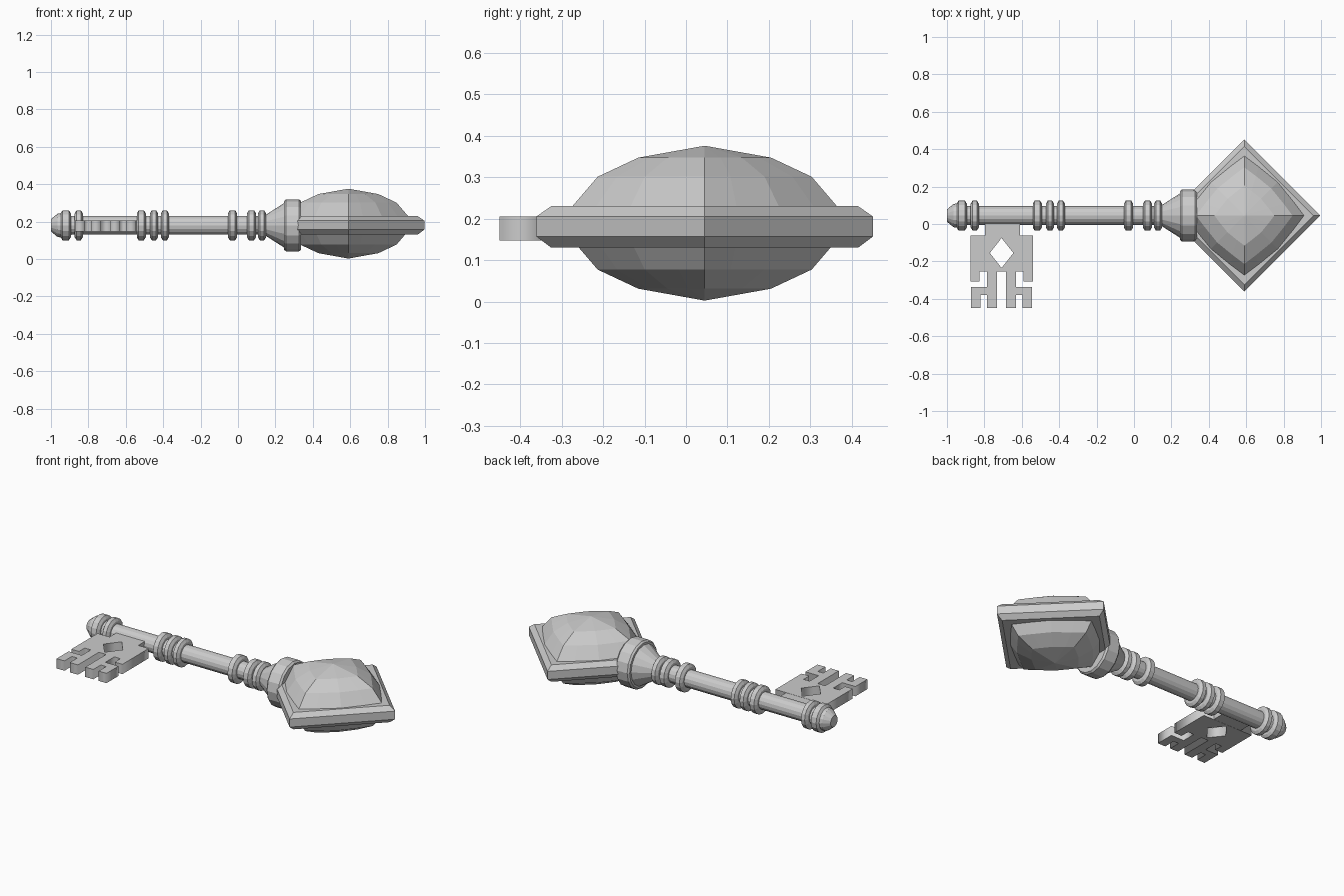
import bpy, bmesh
from math import sin, cos, pi
from mathutils import Vector

if "Cube" in bpy.data.objects:
    bpy.data.objects.remove(bpy.data.objects["Cube"])

AX_Y, AX_Z = 0.045, 0.18      # shaft axis
HEAD = Vector((0.59, AX_Y, 0.0))


def finish(name, bm):
    bmesh.ops.recalc_face_normals(bm, faces=bm.faces)
    me = bpy.data.meshes.new(name)
    bm.to_mesh(me)
    bm.free()
    ob = bpy.data.objects.new(name, me)
    bpy.context.collection.objects.link(ob)
    return ob


def skin(name, loops, caps=True, closed=False):
    """Bridge successive vertex loops into a faceted surface."""
    bm = bmesh.new()
    rings = [[bm.verts.new(p) for p in lp] for lp in loops]
    pairs = list(zip(rings, rings[1:]))
    if closed:
        pairs.append((rings[-1], rings[0]))
    for a, b in pairs:
        n = len(a)
        for i in range(n):
            j = (i + 1) % n
            bm.faces.new((a[i], a[j], b[j], b[i]))
    if caps and not closed:
        bm.faces.new(rings[0])
        bm.faces.new(rings[-1])
    return finish(name, bm)


def lathe(name, profile, sides=16):
    def ring(x, r):
        return [(x, AX_Y + r * cos(2 * pi * i / sides), AX_Z + r * sin(2 * pi * i / sides))
                for i in range(sides)]
    return skin(name, [ring(x, r) for x, r in profile])


# Shaft with rounded tip
lathe("shaft", [(-1.0, 0.033), (-0.965, 0.062), (-0.94, 0.066), (-0.89, 0.05), (0.2, 0.05)])

# Decorative rings with chamfered edges
for n, (a, b) in enumerate([(-0.948, -0.894), (-0.873, -0.83), (-0.541, -0.493), (-0.471, -0.428),
                            (-0.412, -0.37), (-0.054, -0.005), (0.048, 0.096), (0.107, 0.15)]):
    lathe(f"ring_{n + 1}", [(a, 0.064), (a + 0.01, 0.08), (b - 0.01, 0.08), (b, 0.064)])

# Flared collar joining the shaft to the head
lathe("collar", [(0.148, 0.056), (0.245, 0.118), (0.246, 0.13), (0.256, 0.139),
                 (0.327, 0.139), (0.337, 0.13)])


# Diamond frame with bevelled edges
def diamond(r, z):
    return [(HEAD.x + r * cos(k * pi / 2), HEAD.y + r * sin(k * pi / 2), z) for k in range(4)]


skin("head_frame", [diamond(r, z) for r, z in
                    [(0.30, 0.13), (0.37, 0.13), (0.406, 0.157),
                     (0.406, 0.205), (0.37, 0.23), (0.30, 0.23)]], closed=True)

# Faceted pillow gem: rounded diamond outline shrinking to a peak on both sides
OUTLINE = [(1.0, 0.0), (0.82, 0.24), (0.56, 0.56), (0.24, 0.82)]


def gem_ring(r, z):
    pts = []
    for k in range(4):
        c, s = round(cos(k * pi / 2)), round(sin(k * pi / 2))
        pts += [(HEAD.x + r * (c * u - s * v), HEAD.y + r * (s * u + c * v), z) for u, v in OUTLINE]
    return pts


half = [(0.004, 0.186), (0.16, 0.158), (0.258, 0.112), (0.318, 0.042)]
prof = [(r, 0.189 - h) for r, h in half] + [(0.335, 0.189)] + [(r, 0.189 + h) for r, h in reversed(half)]
skin("gem", [gem_ring(r, z) for r, z in prof])

# Key bit: mirrored outline with teeth and a diamond hole, extruded
BX = -0.708
side = [(0.024, -0.254), (0.024, -0.45), (0.077, -0.45), (0.077, -0.38), (0.112, -0.38),
        (0.112, -0.45), (0.163, -0.45), (0.163, -0.338), (0.077, -0.338), (0.077, -0.254),
        (0.117, -0.254), (0.117, -0.307), (0.167, -0.307), (0.167, -0.062)]
outline = [(BX + d, y) for d, y in side] + [(BX - d, y) for d, y in reversed(side)]
hole = [(BX + 0.063, -0.155), (BX, -0.075), (BX - 0.063, -0.155), (BX, -0.235)]
cu = bpy.data.curves.new("key_bit", 'CURVE')
cu.dimensions = '2D'
cu.fill_mode = 'BOTH'
cu.extrude = 0.029
for pts in (outline, hole):
    sp = cu.splines.new('POLY')
    sp.points.add(len(pts) - 1)
    for p, (x, y) in zip(sp.points, pts):
        p.co = (x, y, 0, 1)
    sp.use_cyclic_u = True
bit = bpy.data.objects.new("key_bit", cu)
bit.location.z = 0.176
bpy.context.collection.objects.link(bit)
bpy.context.view_layer.objects.active = bit
bit.select_set(True)
bpy.ops.object.convert(target='MESH')

# Neck between bit and shaft
bm = bmesh.new()
bmesh.ops.create_cube(bm, size=1)
bmesh.ops.scale(bm, vec=(0.187, 0.092, 0.056), verts=bm.verts)
bmesh.ops.translate(bm, vec=(-0.704, -0.017, 0.176), verts=bm.verts)
finish("bit_neck", bm)
